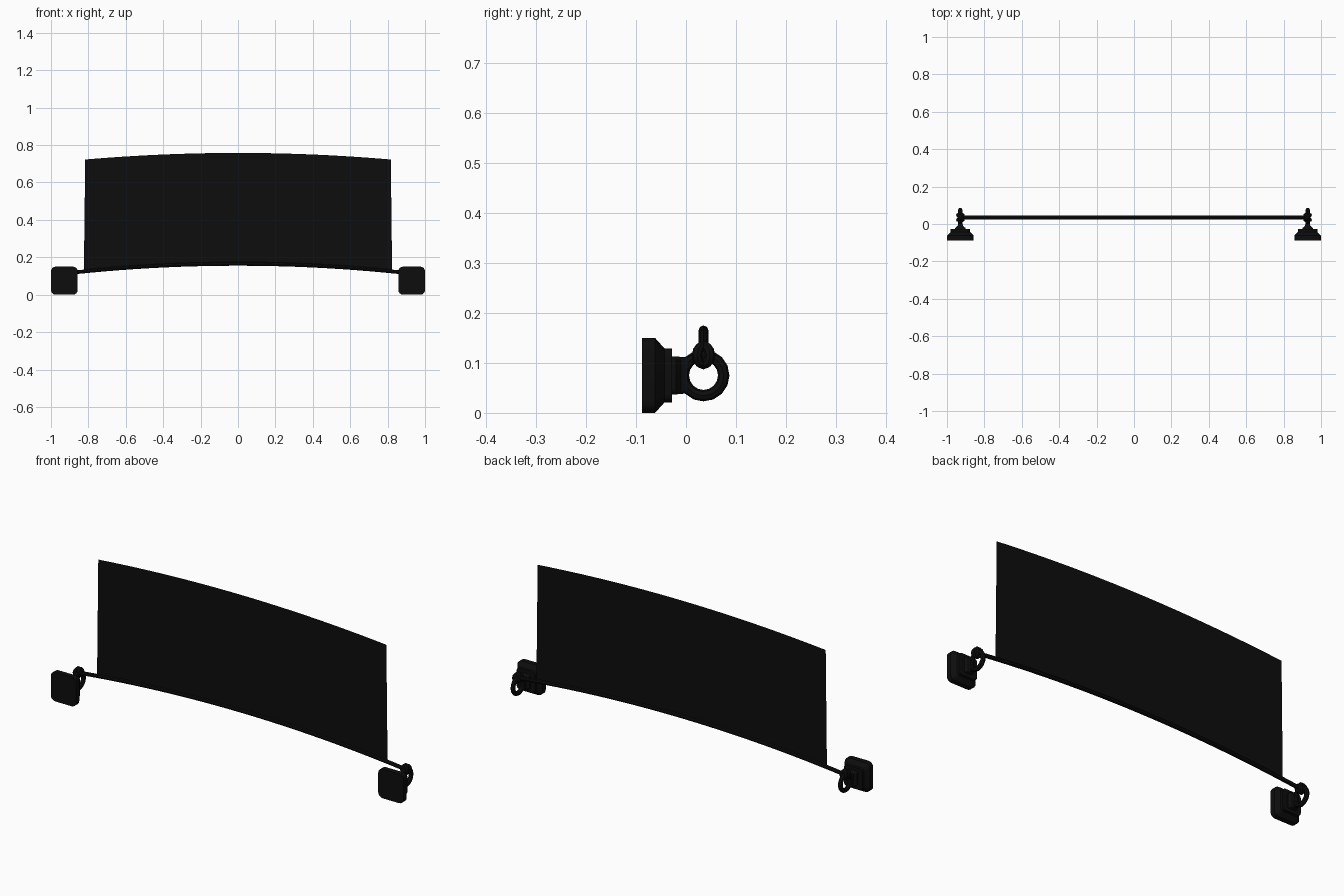
import bpy, bmesh, math
from mathutils import Vector, Matrix

if "Cube" in bpy.data.objects:
    bpy.data.objects.remove(bpy.data.objects["Cube"])

black = bpy.data.materials.new("matte_black")
black.diffuse_color = (0.004, 0.004, 0.004, 1)
black.use_nodes = True
black.node_tree.nodes["Principled BSDF"].inputs["Base Color"].default_value = black.diffuse_color

ROPE_Y = 0.035
ANCHOR_X = 0.9285
RING_Z = 0.075


def rope_z(x):
    return 0.165 - 0.06 * x * x


def make(name, bm, smooth=True):
    bmesh.ops.recalc_face_normals(bm, faces=bm.faces)
    mesh = bpy.data.meshes.new(name)
    bm.to_mesh(mesh)
    bm.free()
    mesh.materials.append(black)
    ob = bpy.data.objects.new(name, mesh)
    bpy.context.collection.objects.link(ob)
    if smooth:
        bpy.ops.object.select_all(action='DESELECT')
        ob.select_set(True)
        bpy.context.view_layer.objects.active = ob
        bpy.ops.object.shade_smooth_by_angle(angle=math.radians(35))
    return ob


def skin(bm, loops, closed=False):
    """Bridge equal-sized loops of points, capping the ends when open."""
    rows = [[bm.verts.new(p) for p in loop] for loop in loops]
    n = len(rows[0])
    for i in range(len(rows) if closed else len(rows) - 1):
        a, b = rows[i], rows[(i + 1) % len(rows)]
        for j in range(n):
            k = (j + 1) % n
            bm.faces.new((a[j], a[k], b[k], b[j]))
    if not closed:
        bm.faces.new(rows[0])
        bm.faces.new(rows[-1])


def rounded_rect(cx, y, cz, hw, hh, r, seg=4):
    pts = []
    for q, (sx, sz) in enumerate(((1, 1), (-1, 1), (-1, -1), (1, -1))):
        for i in range(seg + 1):
            a = math.pi / 2 * (q + i / seg)
            pts.append((cx + sx * (hw - r) + r * math.cos(a), y,
                        cz + sz * (hh - r) + r * math.sin(a)))
    return pts


def torus_loops(center, rot, major, minor, n=16, m=8):
    """Torus around the local z axis, rotated by rot and moved to center."""
    loops = []
    for i in range(n):
        u = 2 * math.pi * i / n
        loop = []
        for j in range(m):
            v = 2 * math.pi * j / m
            d = major + minor * math.cos(v)
            p = Vector((d * math.cos(u), d * math.sin(u), minor * math.sin(v)))
            loop.append(Vector(center) + rot @ p)
        loops.append(loop)
    return loops


# Banner sheet: a single thin surface following the rope
bm = bmesh.new()
N = 24
cols = []
for i in range(N + 1):
    t = 2 * i / N - 1
    xb, xt = 0.824 * t, 0.817 * t
    bottom = Vector((xb, ROPE_Y, rope_z(xb) - 0.003))
    top = Vector((xt, ROPE_Y, 0.758 - 0.053 * xt * xt))
    cols.append([bm.verts.new(bottom.lerp(top, k / 4)) for k in range(5)])
for a, b in zip(cols, cols[1:]):
    for k in range(4):
        bm.faces.new((a[k], b[k], b[k + 1], a[k + 1]))
make("banner_sheet", bm, smooth=False)

# Bowed rope between the two knots
bm = bmesh.new()
loops = []
for i in range(N + 1):
    x = 0.93 * (2 * i / N - 1)
    loops.append([(x, ROPE_Y + 0.01 * math.cos(a), rope_z(x) + 0.01 * math.sin(a))
                  for a in (2 * math.pi * j / 8 for j in range(8))])
skin(bm, loops)
make("rope", bm)

# Wall anchors, rings and knots at both ends
for side, label in ((-1, "left"), (1, "right")):
    cx = side * ANCHOR_X

    # Stepped mounting plate: y, half width, half height, corner radius
    bm = bmesh.new()
    profile = ((-0.088, 0.0715, 0.075, 0.025), (-0.062, 0.0715, 0.075, 0.025),
               (-0.043, 0.052, 0.054, 0.016), (-0.028, 0.052, 0.054, 0.016))
    skin(bm, [rounded_rect(cx, y, RING_Z, w, h, r) for y, w, h, r in profile])
    make(label + "_mounting_plate", bm)

    # Neck tapering into the ring
    bm = bmesh.new()
    profile = ((-0.03, 0.029, 0.038, 0.012), (-0.02, 0.027, 0.038, 0.012),
               (-0.01, 0.014, 0.037, 0.009), (0.003, 0.012, 0.036, 0.008))
    skin(bm, [rounded_rect(cx, y, RING_Z, w, h, r) for y, w, h, r in profile])
    make(label + "_neck", bm)

    # Ring standing in the side plane
    bm = bmesh.new()
    skin(bm, torus_loops((cx, ROPE_Y, RING_Z), Matrix.Rotation(math.pi / 2, 3, 'Y'),
                         0.0405, 0.0115), closed=True)
    make(label + "_ring", bm)

    # Knot of two crossing rope loops around the ring top
    bm = bmesh.new()
    for turn in (-45, 45):
        rot = Matrix.Rotation(math.radians(turn), 3, 'Z') @ Matrix.Rotation(math.pi / 2, 3, 'X')
        skin(bm, torus_loops((cx, ROPE_Y, 0.1155), rot, 0.0185, 0.01, n=12), closed=True)
    make(label + "_knot", bm)
